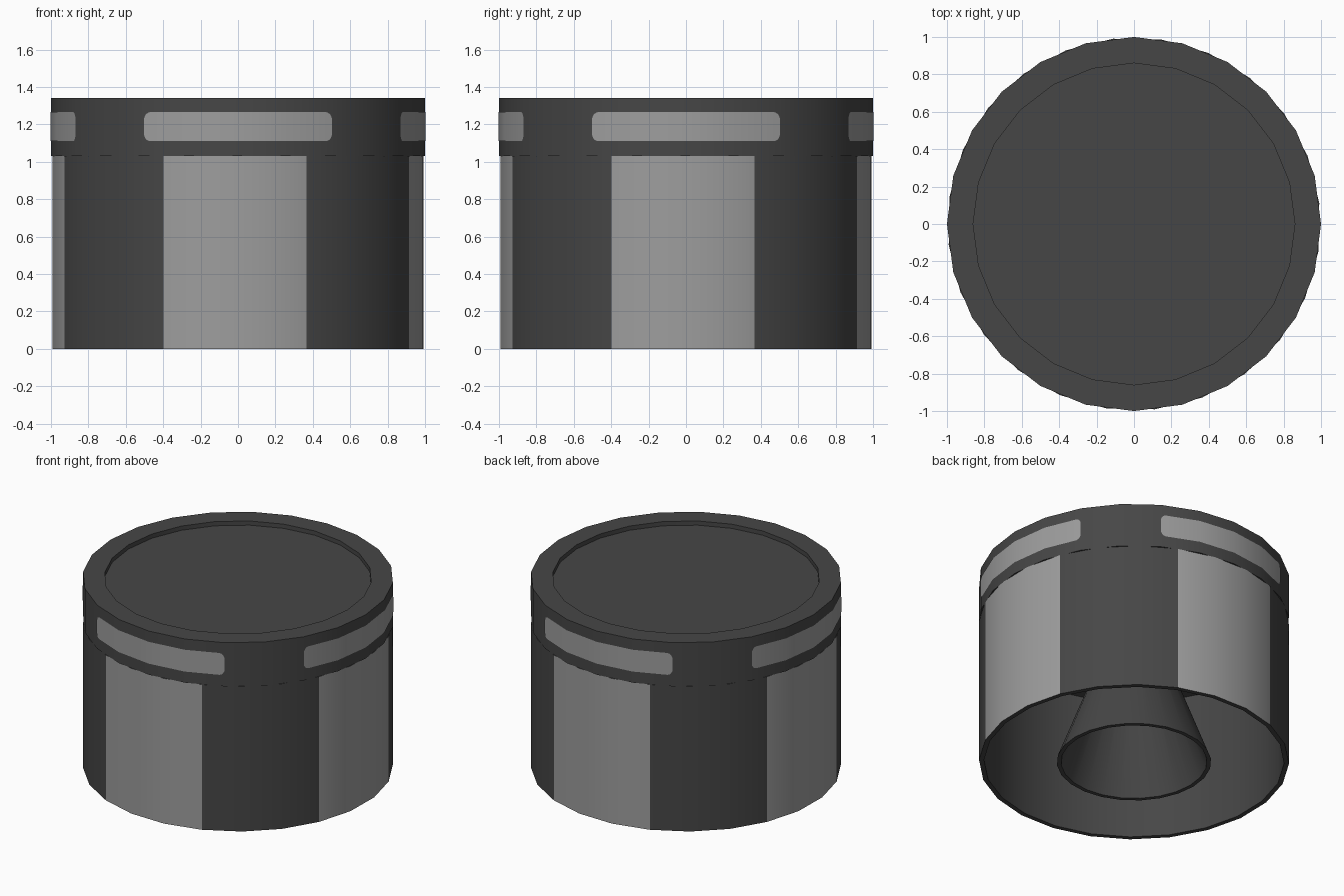
import bpy, bmesh, math

if "Cube" in bpy.data.objects:
    bpy.data.objects.remove(bpy.data.objects["Cube"])

SIDES = 24
STEP = 360 / SIDES


def material(name, v):
    m = bpy.data.materials.new(name)
    m.diffuse_color = (v, v, v, 1)
    m.use_nodes = True
    m.node_tree.nodes["Principled BSDF"].inputs["Base Color"].default_value = m.diffuse_color
    return m


DARK = material("dark_grey", 0.062)
LIGHT = material("light_grey", 0.34)


def finish(bm, name, mats):
    me = bpy.data.meshes.new(name)
    bm.to_mesh(me)
    bm.free()
    for m in mats:
        me.materials.append(m)
    ob = bpy.data.objects.new(name, me)
    bpy.context.collection.objects.link(ob)
    bpy.ops.object.select_all(action='DESELECT')
    ob.select_set(True)
    bpy.context.view_layer.objects.active = ob
    bpy.ops.object.shade_smooth_by_angle(angle=math.radians(30))
    return ob


def lathe(profile, offset=0.0):
    """Closed turned solid; a radius of 0 becomes a single centre point."""
    bm = bmesh.new()
    rings = []
    for r, z in profile:
        if r == 0:
            rings.append([bm.verts.new((0, 0, z))] * SIDES)
        else:
            angs = [math.radians(offset + STEP * i) for i in range(SIDES)]
            rings.append([bm.verts.new((r * math.cos(a), r * math.sin(a), z)) for a in angs])
    for lo, hi in zip(rings, rings[1:]):
        for i in range(SIDES):
            j = (i + 1) % SIDES
            quad = [lo[i], lo[j], hi[j], hi[i]]
            bm.faces.new(list(dict.fromkeys(quad)))
    bmesh.ops.recalc_face_normals(bm, faces=bm.faces)
    return bm


# Hollow body with four light grip panels on its outer wall
bm = lathe([(0, 1.0), (0.965, 1.0), (0.965, 0), (0.997, 0), (0.997, 1.03), (0, 1.03)], 6.5)
for f in bm.faces:
    c = f.calc_center_median()
    if math.hypot(c.x, c.y) > 0.98 and abs(f.normal.z) < 0.1:
        a = (math.degrees(math.atan2(c.y, c.x)) + 1 + 45) % 90 - 45
        f.material_index = 1 if abs(a) < 22 else 0
finish(bm, "body", [DARK, LIGHT])

# Lid ring with shallow recessed top
finish(lathe([(0, 1.03), (1, 1.03), (1, 1.34), (0.86, 1.34), (0.86, 1.31), (0, 1.31)]),
       "lid", [DARK])

# Flared hollow socket inside the body
finish(lathe([(0, 0.98), (0.10, 0.98), (0.47, 0), (0.497, 0), (0.12, 1.01), (0, 1.01)]),
       "inner_socket", [DARK])

# Rounded light windows following the lid facets: (angle, corner inset)
half = [(30, 0.03), (29.5, 0.013), (28.9, 0.004), (28.2, 0), (15, 0)]
columns = [(-a, d) for a, d in half] + [(0, 0)] + [(a, d) for a, d in reversed(half)]
bm = bmesh.new()
for k in range(4):
    prev = None
    for a, d in columns:
        t = 90 * k + a
        r = 1.003 * math.cos(math.radians(STEP / 2)) / math.cos(math.radians(t % STEP - STEP / 2))
        x, y = r * math.cos(math.radians(t)), r * math.sin(math.radians(t))
        cur = [bm.verts.new((x, y, 1.11 + d)), bm.verts.new((x, y, 1.265 - d))]
        if prev:
            bm.faces.new([prev[0], cur[0], cur[1], prev[1]])
        prev = cur
finish(bm, "lid_windows", [LIGHT])
